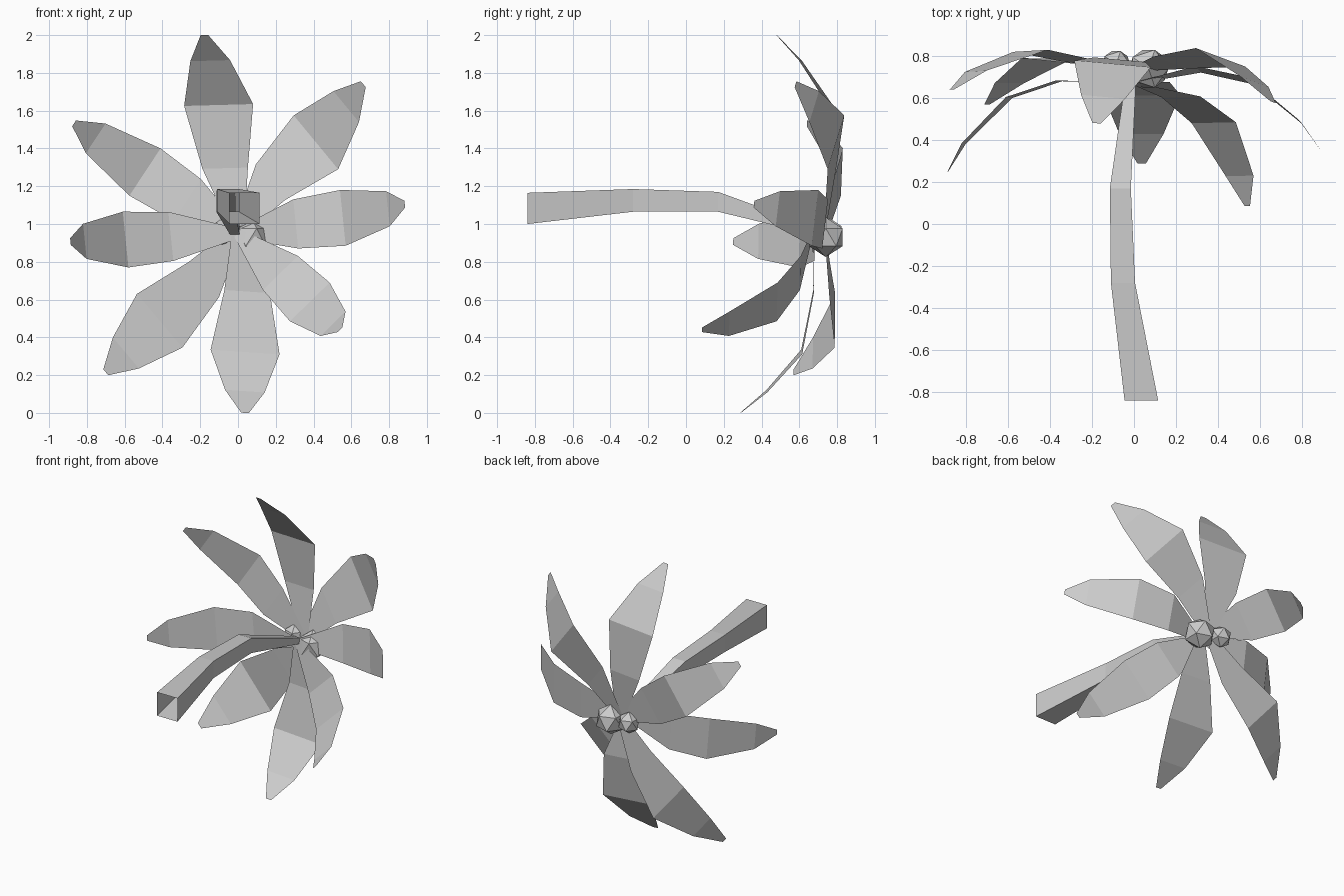
import bpy
import bmesh
import math
from mathutils import Vector

cube = bpy.data.objects.get("Cube")
if cube:
    bpy.data.objects.remove(cube)

grey = bpy.data.materials.new("plain_grey")
grey.use_nodes = True
grey.diffuse_color = (0.6, 0.6, 0.6, 1)
grey.node_tree.nodes["Principled BSDF"].inputs["Base Color"].default_value = (0.6, 0.6, 0.6, 1)


def finish(name, bm):
    mesh = bpy.data.meshes.new(name)
    bm.to_mesh(mesh)
    bm.free()
    mesh.materials.append(grey)
    obj = bpy.data.objects.new(name, mesh)
    bpy.context.collection.objects.link(obj)
    return obj


def bridge(bm, rings, closed):
    """Join successive rows of points with quads."""
    rows = [[bm.verts.new(p) for p in ring] for ring in rings]
    for a, b in zip(rows, rows[1:]):
        n = len(a)
        for i in range(n if closed else n - 1):
            j = (i + 1) % n
            bm.faces.new((a[i], a[j], b[j], b[i]))


# Frond outline beyond the root: segment lengths, droop angles, relative widths
WIDE = ((0.32, 0.272, 0.178), (12.5, 43, 52), (0.66, 1, 0.575, 0.11))
NARROW = ((0.255, 0.31, 0.155), (19, 46, 61), (0.88, 1, 0.63, 0.12))
# Where the front and back layers of fronds meet
FRONT = Vector((0, 0.67, 0.95))
BACK = Vector((0, 0.735, 0.96))


def frond(name, shape, root, side_a, side_b, tip):
    """Drooping blade placed by its root, widest section and tip."""
    a, b = Vector(side_a), Vector(side_b)
    lengths, angles, widths = shape
    path = [Vector((0, 0))]
    for length, angle in zip(lengths, angles):
        t = math.radians(angle)
        path.append(path[-1] + Vector((math.cos(t), math.sin(t))) * length)
    mid, across = (a + b) / 2, (b - a).normalized()
    chord = Vector(tip) - mid
    down = across.cross(chord).normalized()
    if down.y > 0:
        down.negate()
    # Turn the chord direction back to the blade's own axis
    local = path[3] - path[1]
    t = math.atan2(local.y, local.x)
    size = chord.length / local.length
    chord.normalize()
    along = (chord * math.cos(t) - down * math.sin(t)) * size
    down = (chord * math.sin(t) + down * math.cos(t)) * size
    half = across * (b - a).length / 2
    rings = [[root - half * 0.18, root + half * 0.18]]
    for p, w in zip(path, widths):
        q = p - path[1]
        centre = mid + along * q.x + down * q.y
        rings.append([centre - half * w, centre + half * w])
    bm = bmesh.new()
    bridge(bm, rings, False)
    # Face the blades toward the outer side of the crown
    for f in bm.faces:
        f.normal_update()
        if f.normal.dot(down) > 0:
            f.normal_flip()
    finish(name, bm)


frond("frond_top", WIDE, BACK, (-0.285, 0.78, 1.625), (0.08, 0.747, 1.635), (-0.178, 0.48, 2.0))
frond("frond_upper_left", WIDE, BACK, (0.295, 0.838, 1.575), (0.53, 0.75, 1.29), (0.663, 0.58, 1.74))
frond("frond_left", NARROW, FRONT, (0.54, 0.70, 1.18), (0.57, 0.665, 0.885), (0.883, 0.36, 1.105))
frond("frond_lower_left", NARROW, FRONT, (0.275, 0.48, 0.485), (0.485, 0.485, 0.69), (0.54, 0.085, 0.44))
frond("frond_bottom", WIDE, FRONT, (-0.145, 0.61, 0.335), (0.22, 0.615, 0.31), (0.037, 0.288, 0.0))
frond("frond_lower_right", WIDE, BACK, (-0.535, 0.79, 0.63), (-0.295, 0.787, 0.345), (-0.70, 0.57, 0.215))
frond("frond_right", NARROW, FRONT, (-0.61, 0.605, 1.065), (-0.58, 0.60, 0.77), (-0.887, 0.25, 0.907))
frond("frond_upper_right", NARROW, BACK, (-0.41, 0.83, 1.40), (-0.575, 0.82, 1.15), (-0.868, 0.64, 1.533))

# Bent square trunk, open at its ends: y, x range, z range
sections = (
    (-0.84, -0.045, 0.115, 1.0, 1.165),
    (-0.28, -0.11, 0.005, 1.065, 1.185),
    (0.17, -0.115, -0.015, 1.065, 1.17),
    (0.69, -0.04, 0.01, 0.94, 0.98),
)
bm = bmesh.new()
bridge(bm, [[(x0, y, z0), (x1, y, z0), (x1, y, z1), (x0, y, z1)]
            for y, x0, x1, z0, z1 in sections], True)
bmesh.ops.recalc_face_normals(bm, faces=bm.faces)
finish("trunk", bm)

# Faceted nuts behind the crown
for name, centre, radius in (("large_nut", (0.07, 0.74, 0.93), 0.105),
                             ("small_nut", (-0.085, 0.76, 0.955), 0.075)):
    bm = bmesh.new()
    bmesh.ops.create_icosphere(bm, subdivisions=1, radius=radius)
    finish(name, bm).location = centre
